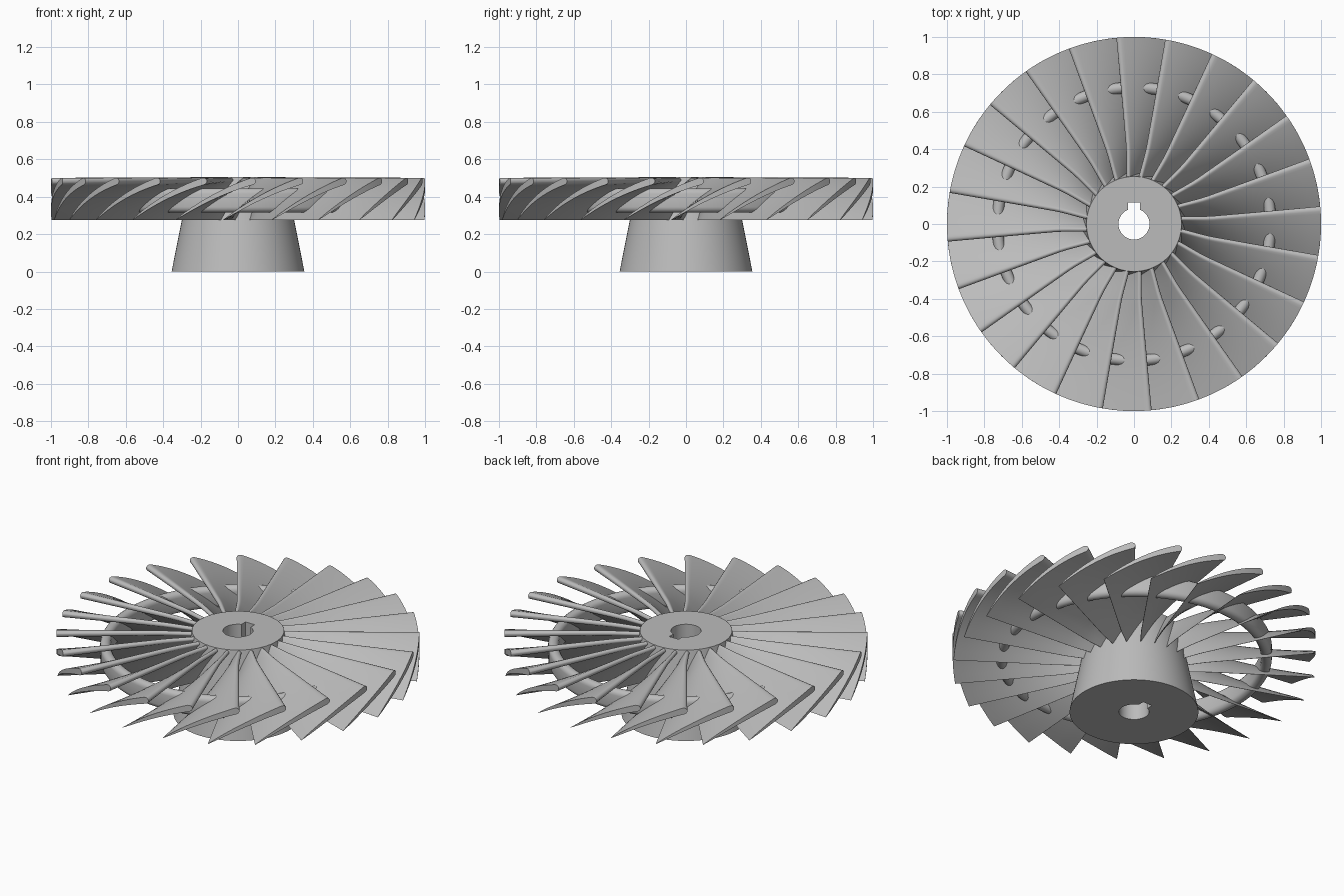
import bpy, bmesh
from math import sin, cos, pi, radians, sqrt, hypot, asin

cube = bpy.data.objects.get("Cube")
if cube:
    bpy.data.objects.remove(cube)

BLADES = 24
STEPS = 16        # points along a blade section
STATIONS = 20     # sections from hub to rim
SPAN = radians(25)

metal = bpy.data.materials.new("plain grey metal")
metal.use_nodes = True
metal.diffuse_color = (0.5, 0.5, 0.5, 1)
metal.node_tree.nodes["Principled BSDF"].inputs["Base Color"].default_value = (0.5, 0.5, 0.5, 1)


def make_object(name, bm):
    bmesh.ops.recalc_face_normals(bm, faces=bm.faces)
    mesh = bpy.data.meshes.new(name)
    bm.to_mesh(mesh)
    bm.free()
    mesh.materials.append(metal)
    obj = bpy.data.objects.new(name, mesh)
    bpy.context.collection.objects.link(obj)
    return obj


def activate(obj):
    bpy.ops.object.select_all(action='DESELECT')
    obj.select_set(True)
    bpy.context.view_layer.objects.active = obj


def smooth(obj, angle=35):
    activate(obj)
    bpy.ops.object.shade_smooth_by_angle(angle=radians(angle))


# Tapered hub
bm = bmesh.new()
bmesh.ops.create_cone(bm, cap_ends=True, segments=96, radius1=0.355, radius2=0.254, depth=0.506)
bmesh.ops.translate(bm, verts=bm.verts, vec=(0, 0, 0.253))
hub = make_object("hub", bm)

# Shaft bore with keyway, cut through the hub
bore_r, key_half, key_top = 0.083, 0.031, 0.116
start = pi / 2 + asin(key_half / bore_r)
sweep = 2 * pi - 2 * asin(key_half / bore_r)
outline = [(bore_r * cos(start + sweep * i / 48), bore_r * sin(start + sweep * i / 48)) for i in range(49)]
outline += [(key_half, key_top), (-key_half, key_top)]
bm = bmesh.new()
face = bm.faces.new([bm.verts.new((x, y, -0.1)) for x, y in outline])
top = bmesh.ops.extrude_face_region(bm, geom=[face])["geom"]
bmesh.ops.translate(bm, verts=[v for v in top if isinstance(v, bmesh.types.BMVert)], vec=(0, 0, 0.8))
cutter = make_object("bore_cutter", bm)
cutter.hide_render = True
cut = hub.modifiers.new("bore", 'BOOLEAN')
cut.operation = 'DIFFERENCE'
cut.solver = 'EXACT'
cut.object = cutter
activate(hub)
bpy.ops.object.modifier_apply(modifier=cut.name)
bpy.data.objects.remove(cutter)
smooth(hub)


# Curved blade section at radius r: (upper, lower) point pairs
def blade_section(r):
    f = (r - 0.24) / 0.76
    size = 0.011 + 0.008 * f
    z_top = 0.498 - 0.01 * f
    drop = z_top - 0.275
    lead = radians(5.4) + radians(3) * max(0, (0.42 - r) / 0.18) ** 1.5
    pairs = []
    for i in range(STEPS + 1):
        u = (i / STEPS) ** 1.8
        z = z_top - drop * (0.6 * u + 0.4 * u * u)
        ds, dz = -SPAN * r, -drop * (0.6 + 0.8 * u)
        length = hypot(ds, dz)
        nose = sqrt(1 - max(0, 1 - u / 0.05) ** 2)
        half = size * nose * (1 - u) ** 0.7 + 0.0008
        ns, nz = dz / length * half, -ds / length * half
        pair = []
        for side in (1, -1):
            a = lead - SPAN * u + side * ns / r
            pair.append((a, min(0.505, max(0.275, z + side * nz))))
        pairs.append(pair)
    return pairs


# Ring of twisted blades
radii = [0.24 + 0.76 * (i / (STATIONS - 1)) ** 1.4 for i in range(STATIONS)]
sections = [(r, blade_section(r)) for r in radii]
bm = bmesh.new()
for b in range(BLADES):
    turn = 2 * pi * b / BLADES
    grid = [[[bm.verts.new((r * cos(a + turn), r * sin(a + turn), z)) for a, z in pair]
             for pair in pairs] for r, pairs in sections]
    for row, nxt in zip(grid, grid[1:]):
        for side in (0, 1):
            for i in range(STEPS):
                bm.faces.new((row[i][side], row[i + 1][side], nxt[i + 1][side], nxt[i][side]))
        for i in (0, STEPS):
            bm.faces.new((row[i][0], row[i][1], nxt[i][1], nxt[i][0]))
    for row in (grid[0], grid[-1]):
        for i in range(STEPS):
            bm.faces.new((row[i][0], row[i + 1][0], row[i + 1][1], row[i][1]))
smooth(make_object("blades", bm), 50)

# Rounded lacing ring that ties the blades together
ring_r, half_w, low, high = 0.73, 0.03, 0.315, 0.445
profile = []
for centre, first in ((high - half_w, 0), (low + half_w, pi)):
    for i in range(9):
        a = first + pi * i / 8
        profile.append((ring_r + half_w * cos(a), centre + half_w * sin(a)))
bm = bmesh.new()
SEG = 120
loops = [[bm.verts.new((r * cos(2 * pi * s / SEG), r * sin(2 * pi * s / SEG), z)) for r, z in profile]
         for s in range(SEG)]
for s in range(SEG):
    here, there = loops[s], loops[(s + 1) % SEG]
    for i in range(len(profile)):
        j = (i + 1) % len(profile)
        bm.faces.new((here[i], here[j], there[j], there[i]))
smooth(make_object("lacing_ring", bm))
